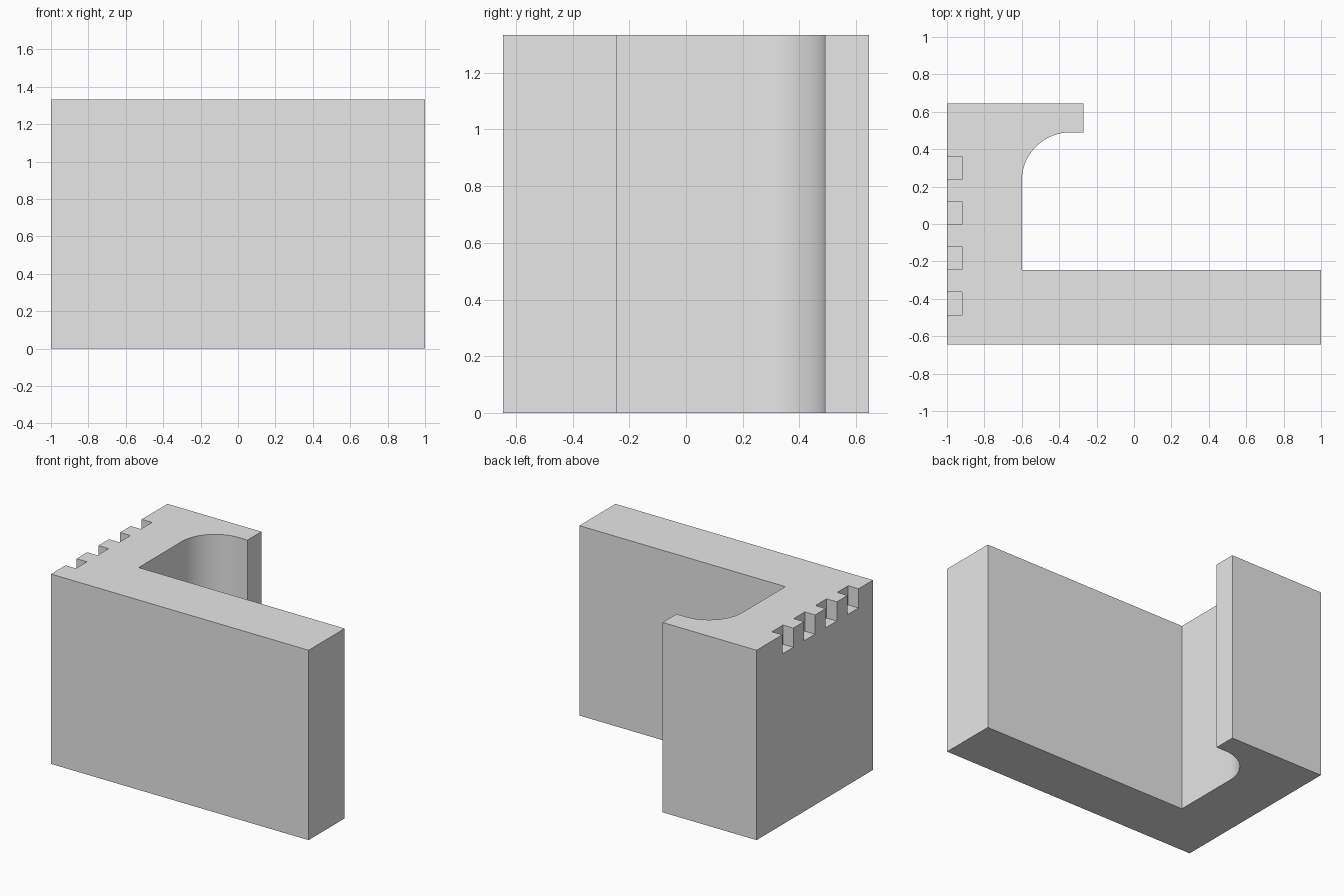
import bpy
import bmesh
from math import sin, cos, pi
from mathutils import Matrix

cube = bpy.data.objects.get("Cube")
if cube:
    bpy.data.objects.remove(cube, do_unlink=True)

HEIGHT = 1.333
LEFT, RIGHT, FRONT, BACK = -1.0, 1.0, -0.645, 0.645
INNER_X, INNER_Y = -0.60, -0.245       # inside corner of the two walls
LIP_X, LIP_Y = -0.27, 0.49             # end of the hooked lip
RADIUS, SEGMENTS = 0.26, 24            # fillet under the lip
NOTCH_DEEP, NOTCH_WIDE, NOTCH_TALL = 0.08, 0.123, 0.135

grey = bpy.data.materials.new("light_grey")
grey.use_nodes = True
grey.diffuse_color = (0.8, 0.8, 0.8, 1)
grey.node_tree.nodes["Principled BSDF"].inputs["Base Color"].default_value = (0.8, 0.8, 0.8, 1)


def add_object(name, bm):
    bmesh.ops.recalc_face_normals(bm, faces=bm.faces)
    mesh = bpy.data.meshes.new(name)
    bm.to_mesh(mesh)
    bm.free()
    mesh.materials.append(grey)
    obj = bpy.data.objects.new(name, mesh)
    bpy.context.collection.objects.link(obj)
    return obj


# Hooked wall: plan profile with a rounded inner corner, extruded upward
cx, cy = INNER_X + RADIUS, LIP_Y - RADIUS
fillet = [(cx + RADIUS * cos(a), cy + RADIUS * sin(a))
          for a in (pi / 2 + pi / 2 * i / SEGMENTS for i in range(SEGMENTS + 1))]
profile = [(LEFT, FRONT), (RIGHT, FRONT), (RIGHT, INNER_Y), (INNER_X, INNER_Y)]
profile += fillet[::-1] + [(LIP_X, LIP_Y), (LIP_X, BACK), (LEFT, BACK)]
bm = bmesh.new()
base = bm.faces.new([bm.verts.new((x, y, 0)) for x, y in profile])
top = bmesh.ops.extrude_face_region(bm, geom=[base], use_keep_orig=True)
bmesh.ops.translate(bm, vec=(0, 0, HEIGHT),
                    verts=[g for g in top["geom"] if isinstance(g, bmesh.types.BMVert)])
wall = add_object("hooked_wall", bm)

# Row of four notches in the top outer edge
bm = bmesh.new()
for i in range(4):
    place = Matrix.Translation((LEFT, 0.299 - 0.241 * i, HEIGHT))
    size = Matrix.Diagonal((NOTCH_DEEP * 2, NOTCH_WIDE, NOTCH_TALL * 2, 1))
    bmesh.ops.create_cube(bm, size=1, matrix=place @ size)
cutter = add_object("notch_cutter", bm)
cutter.hide_render = True

bpy.ops.object.select_all(action="DESELECT")
wall.select_set(True)
bpy.context.view_layer.objects.active = wall
cut = wall.modifiers.new("notches", "BOOLEAN")
cut.operation = "DIFFERENCE"
cut.solver = "EXACT"
cut.object = cutter
bpy.ops.object.modifier_apply(modifier=cut.name)
bpy.data.objects.remove(cutter, do_unlink=True)

# Smooth fillet, crisp edges elsewhere
bpy.ops.object.shade_smooth_by_angle(angle=pi / 6)
